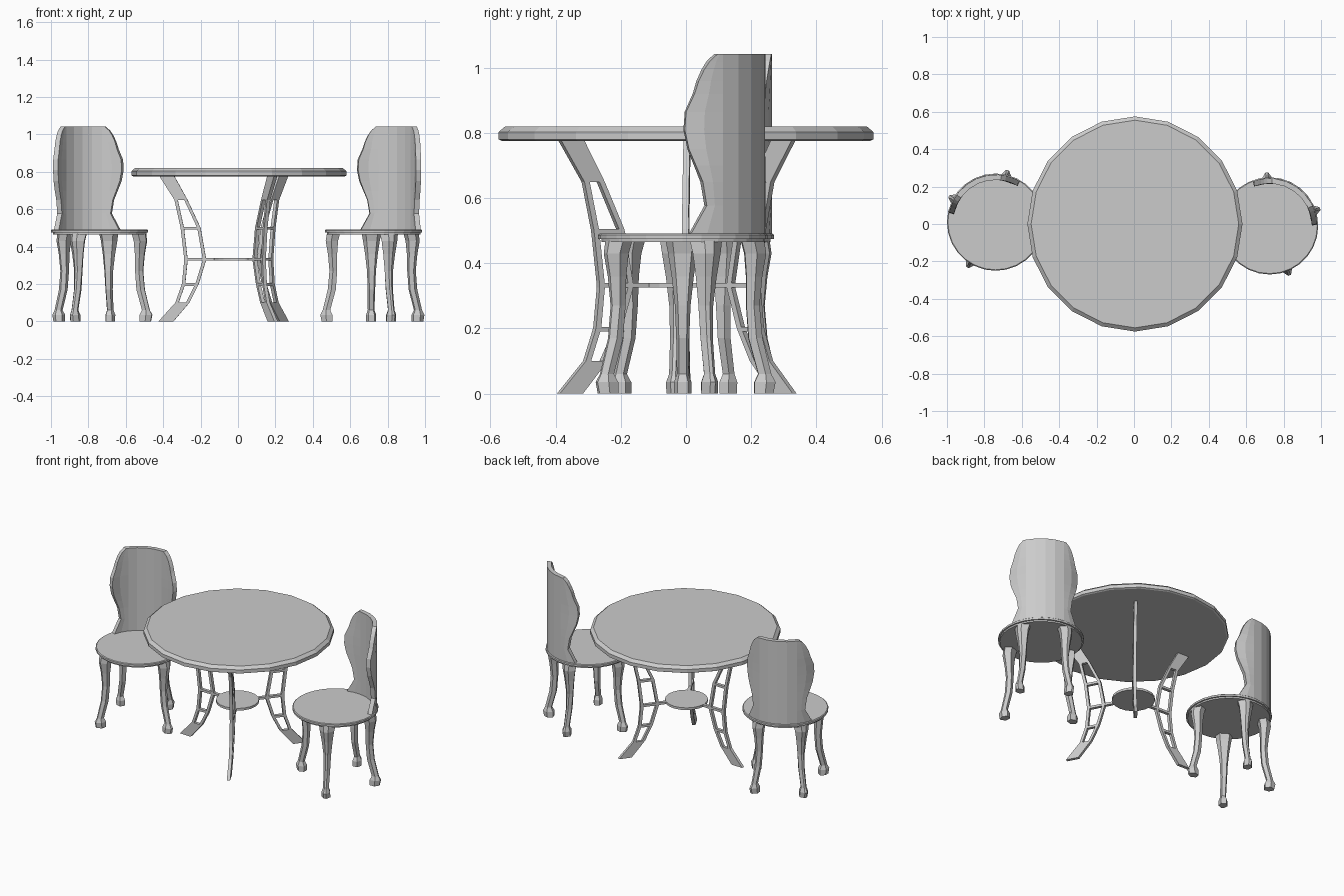
import bpy, bmesh
from math import sin, cos, pi, radians
from mathutils import Vector

cube = bpy.data.objects.get("Cube")
if cube:
    bpy.data.objects.remove(cube, do_unlink=True)

GREY = (0.6, 0.6, 0.6, 1)
mat = bpy.data.materials.new("light_grey")
mat.use_nodes = True
mat.diffuse_color = GREY
mat.node_tree.nodes["Principled BSDF"].inputs["Base Color"].default_value = GREY


def finish(name, bm, centre=(0, 0), angle=0, thickness=0):
    """Turn a bmesh into a placed object, optionally thickened."""
    bmesh.ops.remove_doubles(bm, verts=bm.verts, dist=0.0005)
    bmesh.ops.recalc_face_normals(bm, faces=bm.faces)
    mesh = bpy.data.meshes.new(name)
    bm.to_mesh(mesh)
    bm.free()
    mesh.materials.append(mat)
    ob = bpy.data.objects.new(name, mesh)
    bpy.context.collection.objects.link(ob)
    ob.location = (*centre, 0)
    ob.rotation_euler.z = radians(angle)
    if thickness:
        mod = ob.modifiers.new("thickness", 'SOLIDIFY')
        mod.thickness = thickness
        mod.offset = 0
    return ob


def loft(name, rings, centre=(0, 0), angle=0):
    """Skin closed rings of points and cap both ends."""
    bm = bmesh.new()
    loops = [[bm.verts.new(p) for p in ring] for ring in rings]
    for a, b in zip(loops, loops[1:]):
        for i in range(len(a)):
            j = (i + 1) % len(a)
            bm.faces.new((a[i], a[j], b[j], b[i]))
    bm.faces.new(loops[0][::-1])
    bm.faces.new(loops[-1])
    return finish(name, bm, centre, angle)


def disc(name, profile, sides, centre):
    """Round slab from (radius, height) pairs."""
    rings = [[(r * cos(2 * pi * i / sides), r * sin(2 * pi * i / sides), z)
              for i in range(sides)] for r, z in profile]
    return loft(name, rings, centre)


def lerp(table, z):
    """Interpolate (z, a, b) rows at height z."""
    for p, q in zip(table, table[1:]):
        if z <= q[0]:
            t = (z - p[0]) / (q[0] - p[0])
            return [u + (v - u) * t for u, v in zip(p[1:], q[1:])]
    return table[-1][1:]


# Table: top, shelf and three openwork legs
TABLE = (0.005, 0.0)
disc("table_top", [(0.565, 0.775), (0.575, 0.78), (0.575, 0.803), (0.555, 0.82)], 20, TABLE)
disc("table_shelf", [(0.13, 0.325), (0.13, 0.34)], 20, (0.0, -0.005))

# height, outer radius, inner radius
CURVE = [(0, 0.43, 0.35), (0.1, 0.34, 0.265), (0.2, 0.305, 0.215), (0.33, 0.292, 0.175),
         (0.5, 0.312, 0.205), (0.65, 0.345, 0.275), (0.776, 0.425, 0.345)]
ROWS = [0, 0.1, 0.19, 0.205, 0.325, 0.34, 0.49, 0.505, 0.65, 0.776]
RAIL = 0.018


def table_leg(name, angle):
    bm = bmesh.new()

    def quad(*pts):
        bm.faces.new([bm.verts.new((r, 0, z)) for r, z in pts])

    for k, (z0, z1) in enumerate(zip(ROWS, ROWS[1:])):
        (o0, i0), (o1, i1) = lerp(CURVE, z0), lerp(CURVE, z1)
        low = (i0, i0 + RAIL, o0 - RAIL, o0)
        high = (i1, i1 + RAIL, o1 - RAIL, o1)
        for c in range(3):
            if c != 1 or k % 2 == 0:      # openings on alternate rows
                quad((low[c], z0), (low[c + 1], z0), (high[c + 1], z1), (high[c], z1))
    # arm reaching the shelf
    quad((0.12, 0.325), (lerp(CURVE, 0.325)[1], 0.325), (lerp(CURVE, 0.34)[1], 0.34), (0.12, 0.34))
    finish(name, bm, (0.005, -0.01), angle, 0.02)


for side, angle in (("right", 178), ("back", 53), ("front", -62.5)):
    table_leg("table_leg_" + side, angle)

# Chair leg: height, outer radius, inner radius, half width
CABRIOLE = [(0, 0.278, 0.22, 0.027), (0.035, 0.285, 0.22, 0.027), (0.06, 0.272, 0.232, 0.018),
            (0.17, 0.245, 0.202, 0.02), (0.27, 0.236, 0.195, 0.024), (0.36, 0.244, 0.195, 0.034),
            (0.43, 0.256, 0.19, 0.045), (0.468, 0.25, 0.18, 0.052)]

# Backrest outline: height, half angle in degrees
OUTLINE = [(0.48, 52), (0.577, 39), (0.65, 42), (0.7, 47), (0.75, 52), (0.81, 55),
           (0.865, 54), (0.92, 48), (0.96, 45), (0.995, 41), (1.02, 37), (1.042, 31)]


def chair_leg(name, centre, angle):
    rings = []
    for z, out, inn, w in CABRIOLE:
        mid = inn + (out - inn) * 0.55
        rings.append([(out, -w * 0.3, z), (out, w * 0.3, z), (mid, w, z),
                      (inn, w * 0.6, z), (inn, -w * 0.6, z), (mid, -w, z)])
    loft(name, rings, centre, angle)


def chair_back(name, centre, angle):
    bm = bmesh.new()
    grid = []
    for z, half in OUTLINE:
        edge = (half + 27) / 2
        cols = (-half, -edge, -27, -13.5, 0, 13.5, 27, edge, half)
        grid.append([bm.verts.new((0.24 * cos(radians(a)), 0.24 * sin(radians(a)), z))
                     for a in cols])
    for a, b in zip(grid, grid[1:]):
        for i in range(len(a) - 1):
            bm.faces.new((a[i], a[i + 1], b[i + 1], b[i]))
    finish(name, bm, centre, angle, 0.028)


def chair(prefix, centre, facing):
    disc(prefix + "_seat", [(0.25, 0.465), (0.25, 0.475), (0.26, 0.475), (0.26, 0.487), (0.255, 0.491)],
         28, centre)
    chair_back(prefix + "_back", centre, facing)
    for part, turn in (("back_leg_a", 37), ("back_leg_b", -37),
                       ("front_leg_a", 124), ("front_leg_b", -124)):
        chair_leg(prefix + "_" + part, centre, facing + turn)


chair("right_chair", (-0.74, 0.01), 114)
chair("left_chair", (0.725, -0.01), 56)
